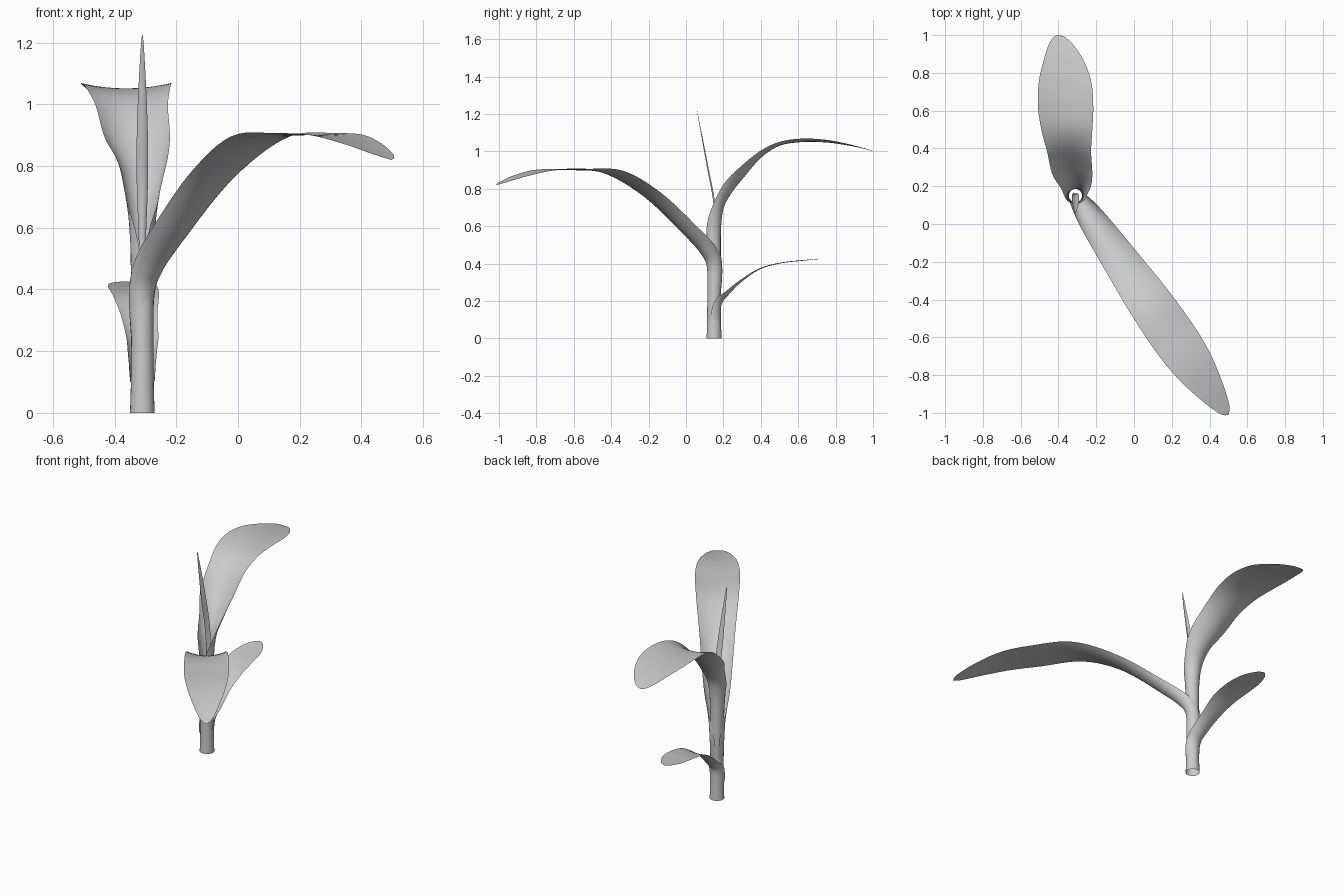
import bpy, bmesh, math
from mathutils import Vector

cube = bpy.data.objects.get("Cube")
if cube:
    bpy.data.objects.remove(cube, do_unlink=True)

grey = bpy.data.materials.new("plain grey")
grey.use_nodes = True
colour = (0.6, 0.6, 0.6, 1)
grey.diffuse_color = colour
grey.node_tree.nodes["Principled BSDF"].inputs["Base Color"].default_value = colour

STEM = Vector((-0.31, 0.15, 0))
UP = Vector((0, 0, 1))


def finish(name, bm):
    mesh = bpy.data.meshes.new(name)
    bm.to_mesh(mesh)
    bm.free()
    mesh.materials.append(grey)
    mesh.shade_smooth()
    obj = bpy.data.objects.new(name, mesh)
    bpy.context.collection.objects.link(obj)


def skin(bm, rows):
    rows = [[bm.verts.new(p) for p in row] for row in rows]
    for a, b in zip(rows, rows[1:]):
        for i in range(len(a) - 1):
            bm.faces.new((a[i], a[i + 1], b[i + 1], b[i]))


def spline(points, steps=6):
    """Smooth curve through stations of any dimension."""
    pts = [points[0]] + points + [points[-1]]
    out = []
    for p0, p1, p2, p3 in zip(pts, pts[1:], pts[2:], pts[3:]):
        for k in range(steps):
            t = k / steps
            out.append([b + 0.5 * t * (c - a + t * (2 * a - 5 * b + 4 * c - d
                        + t * (3 * (b - c) + d - a)))
                        for a, b, c, d in zip(p0, p1, p2, p3)])
    return out + [list(points[-1])]


def leaf(name, heading, stations, across=16):
    """Stations: distance out from stem, sideways shift, height, half girth, curl angle."""
    heading = Vector(heading).normalized()
    side = heading.cross(UP)
    data = spline(stations)
    spine = [STEM + heading * s + side * w + UP * z for s, w, z, _, _ in data]
    rows = []
    for i, (_, _, _, girth, curl) in enumerate(data):
        tangent = spine[min(i + 1, len(spine) - 1)] - spine[max(i - 1, 0)]
        normal = side.cross(tangent).normalized()
        curl = max(curl, 0.01)
        row = []
        for j in range(across + 1):
            a = curl * (2 * j / across - 1)
            row.append(spine[i] + girth / curl * (side * math.sin(a)
                       + normal * (1 - math.cos(a))))
        rows.append(row)
    bm = bmesh.new()
    skin(bm, rows)
    finish(name, bm)


# Hollow stem
bm = bmesh.new()
rings = spline([(0, 0.04), (0.1, 0.037), (0.25, 0.036), (0.45, 0.035)], 3)
turns = [math.tau * i / 24 for i in range(25)]
skin(bm, [[STEM + Vector((r * math.cos(a), r * math.sin(a), z)) for a in turns]
          for z, r in rings])
bmesh.ops.remove_doubles(bm, verts=bm.verts, dist=0.0001)
finish("stem", bm)

# Long leaf arching to the front
leaf("long_front_leaf", (0.57, -0.82, 0), [
    (0.036, 0, 0.25, 0.114, 3.1), (0.038, 0, 0.38, 0.112, 2.7),
    (0.075, 0, 0.45, 0.095, 1.9), (0.18, 0, 0.55, 0.093, 1.2),
    (0.43, 0, 0.755, 0.102, 0.6), (0.68, 0, 0.88, 0.118, 0.3),
    (0.93, 0, 0.9, 0.122, 0.1), (1.1, 0, 0.895, 0.108, 0.1),
    (1.25, 0, 0.868, 0.076, 0.1), (1.36, 0, 0.838, 0.042, 0.1),
    (1.4, 0, 0.826, 0.02, 0.1), (1.413, 0, 0.82, 0.002, 0.1)])

# Tall leaf sheathing the stem and bending to the back
leaf("tall_back_leaf", (0, 1, 0), [
    (0.036, 0, 0.4, 0.114, 3.13), (0.036, 0, 0.5, 0.114, 3.0),
    (0.038, 0, 0.6, 0.106, 2.5), (0.052, 0, 0.7, 0.092, 1.6),
    (0.095, 0, 0.78, 0.108, 1.3), (0.15, -0.015, 0.85, 0.124, 1.0),
    (0.25, -0.033, 0.965, 0.122, 0.55), (0.35, -0.045, 1.03, 0.136, 0.3),
    (0.47, -0.052, 1.05, 0.148, 0.25), (0.6, -0.055, 1.048, 0.14, 0.2),
    (0.71, -0.062, 1.033, 0.108, 0.15), (0.79, -0.075, 1.017, 0.07, 0.1),
    (0.835, -0.085, 1.005, 0.035, 0.1), (0.85, -0.09, 1.0, 0.004, 0.1)])

# Small low leaf at the back
leaf("small_back_leaf", (0, 1, 0), [
    (0.036, 0, 0.1, 0.08, 2.0), (0.04, 0, 0.18, 0.07, 1.5),
    (0.075, 0, 0.23, 0.06, 0.9), (0.15, -0.01, 0.305, 0.06, 0.4),
    (0.25, -0.02, 0.372, 0.074, 0.15), (0.36, -0.03, 0.402, 0.08, 0.1),
    (0.46, -0.037, 0.414, 0.072, 0.1), (0.53, -0.045, 0.421, 0.045, 0.1),
    (0.56, -0.048, 0.424, 0.022, 0.1), (0.57, -0.05, 0.425, 0.003, 0.1)])

# Young rolled shoot in the middle
leaf("young_shoot", (0, -1, 0), [
    (-0.01, 0, 0.45, 0.01, 1.2), (-0.005, 0, 0.6, 0.016, 1.1),
    (0.007, 0, 0.75, 0.021, 0.9), (0.035, 0, 0.9, 0.02, 0.8),
    (0.062, 0, 1.05, 0.014, 0.8), (0.085, 0, 1.18, 0.006, 0.8),
    (0.092, 0, 1.225, 0.001, 0.8)], 6)
